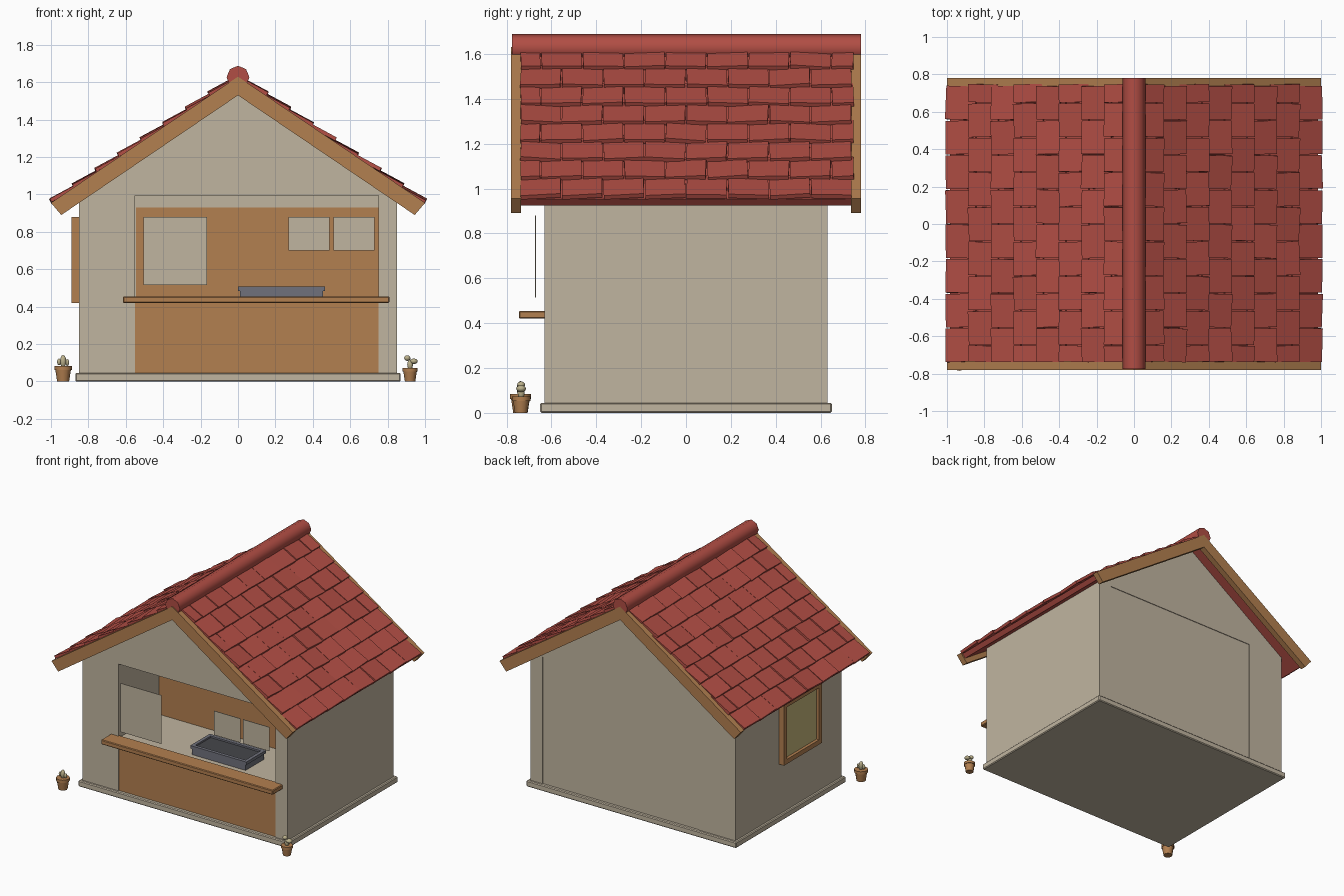
import bpy, bmesh, math, random
from mathutils import Matrix, Vector

if "Cube" in bpy.data.objects:
    bpy.data.objects.remove(bpy.data.objects["Cube"])

random.seed(4)


def mat(name, r, g, b):
    m = bpy.data.materials.new(name)
    m.diffuse_color = (r, g, b, 1)
    m.use_nodes = True
    m.node_tree.nodes["Principled BSDF"].inputs["Base Color"].default_value = m.diffuse_color
    return m


PLASTER = mat("plaster", .53, .46, .35)
WOOD = mat("wood", .45, .215, .08)
RED = mat("red_clay", .44, .075, .058)
STEEL = mat("steel", .16, .165, .20)
DARK = mat("dark_iron", .06, .062, .068)
GLASS = mat("warm_glass", .56, .47, .20)
CACTUS = mat("cactus", .50, .44, .26)


def finish(name, bm, m):
    bmesh.ops.recalc_face_normals(bm, faces=bm.faces)
    me = bpy.data.meshes.new(name)
    bm.to_mesh(me)
    bm.free()
    me.materials.append(m)
    ob = bpy.data.objects.new(name, me)
    bpy.context.collection.objects.link(ob)
    return ob


def add_box(bm, x0, x1, y0, y1, z0, z1):
    c = Vector(((x0 + x1) / 2, (y0 + y1) / 2, (z0 + z1) / 2))
    M = Matrix.Translation(c) @ Matrix.Diagonal((x1 - x0, y1 - y0, z1 - z0, 1))
    bmesh.ops.create_cube(bm, size=1, matrix=M)


def box(name, m, *dims, bevel=0):
    bm = bmesh.new()
    add_box(bm, *dims)
    if bevel:
        bmesh.ops.bevel(bm, geom=bm.edges[:], offset=bevel, segments=1, affect='EDGES')
    return finish(name, bm, m)


def prism(name, m, pts, y0, y1):
    """Extrude an x-z outline along y."""
    bm = bmesh.new()
    f = bm.faces.new([bm.verts.new((x, y0, z)) for x, z in pts])
    r = bmesh.ops.extrude_face_region(bm, geom=[f])
    vs = [v for v in r["geom"] if isinstance(v, bmesh.types.BMVert)]
    bmesh.ops.translate(bm, verts=vs, vec=(0, y1 - y0, 0))
    return finish(name, bm, m)


def smooth(ob, angle=50):
    bpy.ops.object.select_all(action='DESELECT')
    ob.select_set(True)
    bpy.context.view_layer.objects.active = ob
    bpy.ops.object.shade_smooth_by_angle(angle=math.radians(angle))


# Base and walls, with an alcove open to the front
box("base_slab", PLASTER, -.87, .87, -.65, .65, 0, .045, bevel=.006)
box("left_wall", PLASTER, -.85, -.55, -.63, .63, .045, 1.0)
box("right_wall", PLASTER, .75, .85, -.63, .63, .045, 1.0)
box("back_wall", PLASTER, -.55, .75, -.15, .625, .045, 1.0)
box("alcove_floor", PLASTER, -.55, .75, -.615, -.15, .045, .44)
prism("gable", PLASTER, [(-.85, .995), (.85, .995), (0, 1.575)], -.63, .63)

# Wooden panels and serving counter
box("front_panel", WOOD, -.55, .75, -.623, -.614, .045, .42)
box("alcove_panel", WOOD, -.545, .75, -.158, -.149, .44, .93)
box("counter", WOOD, -.615, .81, -.745, -.615, .42, .455, bevel=.005)

# Menu boards hung in the opening
for i, (x0, x1, z0) in enumerate([(-.505, -.165, .515), (.27, .49, .70), (.51, .73, .70)]):
    box(f"menu_board_{i + 1}", PLASTER, x0, x1, -.672, -.668, z0, .88)

# Griddle: body, rim and dark cooking plate
box("griddle_body", STEEL, .01, .455, -.56, -.34, .44, .49)
bm = bmesh.new()
for d in [(0, .465, -.565, -.54), (0, .465, -.36, -.335), (0, .025, -.54, -.36), (.44, .465, -.54, -.36)]:
    add_box(bm, *d, .485, .507)
finish("griddle_rim", bm, STEEL)
box("griddle_plate", DARK, .025, .44, -.54, -.36, .488, .495)

# Side window in the left wall
bm = bmesh.new()
for d in [(-.34, .11, .42, .455), (-.34, .11, .845, .88), (-.34, -.305, .455, .845), (.075, .11, .455, .845)]:
    add_box(bm, -.89, -.85, *d)
finish("window_frame", bm, WOOD)
box("window_pane", GLASS, -.868, -.85, -.305, .075, .455, .845)

# Roof slab and gable-end boards
prism("roof_slab", RED, [(.985, .953), (0, 1.62), (-.985, .953),
                         (-.96, .925), (0, 1.575), (.96, .925)], -.74, .74)
for name, y in (("front", -.78), ("back", .735)):
    prism(name + "_gable_board", WOOD, [(1, .955), (0, 1.63), (-1, .955),
                                        (-.945, .89), (0, 1.53), (.945, .89)], y, y + .045)

# Roof tiles: eight staggered rows per slope, each tile a little askew
ANG = math.atan(.677)
CA, SA = math.cos(ANG), math.sin(ANG)
PITCH = 1.48 / 8
bm = bmesh.new()
for s in (-1, 1):
    for row in range(8):
        u = 1.198 - row * .146
        off = PITCH / 2 if row % 2 else 0
        for k in range(9):
            y0 = max(-.74, -.74 + k * PITCH - off)
            y1 = min(.75, -.74 + (k + 1) * PITCH - off)
            if y1 - y0 < .05:
                continue
            c = u - .09
            pos = Vector((s * c * CA, (y0 + y1) / 2, 1.62 - c * SA)) + Vector((s * SA, 0, CA)) * .010
            frame = Matrix(((s * CA, 0, s * SA), (0, 1, 0), (-SA, 0, CA))).to_4x4()
            tilt = Matrix.Rotation(-.10, 4, 'Y') @ Matrix.Rotation(random.uniform(-.07, .07), 4, 'X')
            yaw = Matrix.Rotation(random.uniform(-.03, .03), 4, 'Z')
            size = Matrix.Diagonal((.18, y1 - y0 - .006, .020, 1))
            bmesh.ops.create_cube(bm, size=1, matrix=Matrix.Translation(pos) @ frame @ tilt @ yaw @ size)
finish("roof_tiles", bm, RED)

# Octagonal ridge cap
ridge = [(.061 * math.sin(i * math.pi / 4), 1.627 + .061 * math.cos(i * math.pi / 4)) for i in range(8)]
smooth(prism("ridge_cap", RED, ridge, -.775, .78))


# Potted cacti beside the front corners
def cone(bm, x, y, z0, z1, r0, r1):
    bmesh.ops.create_cone(bm, cap_ends=True, segments=12, radius1=r0, radius2=r1, depth=z1 - z0,
                          matrix=Matrix.Translation((x, y, (z0 + z1) / 2)))


def potted(name, x, y, k, blobs):
    bm = bmesh.new()
    cone(bm, x, y, 0, .065 * k, .032 * k, .042 * k)
    cone(bm, x, y, .062 * k, .084 * k, .047 * k, .047 * k)
    smooth(finish(name + "_pot", bm, WOOD))
    bm = bmesh.new()
    for dx, z, r, h in blobs:
        bmesh.ops.create_uvsphere(bm, u_segments=10, v_segments=6, radius=1,
                                  matrix=Matrix.Translation((x + dx, y, z)) @ Matrix.Diagonal((r, r, h, 1)))
    smooth(finish(name + "_cactus", bm, CACTUS))


potted("left", -.935, -.738, 1, [(0, .108, .017, .034), (-.022, .105, .011, .018), (.022, .102, .011, .018)])
potted("right", .92, -.735, .87, [(0, .09, .016, .028), (-.015, .125, .018, .015), (.02, .108, .022, .015)])
